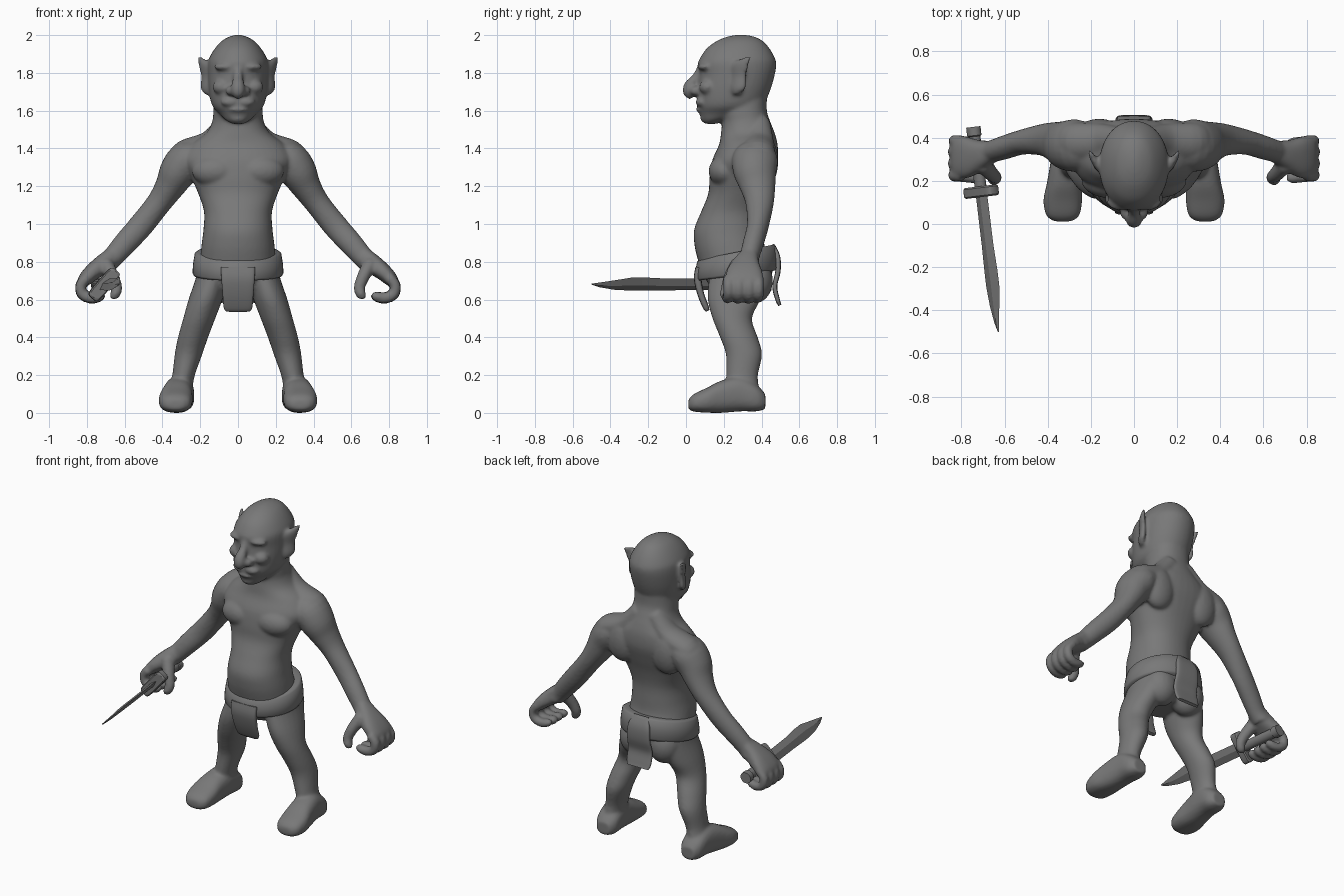
import bpy, bmesh, math
from mathutils import Vector, Matrix

grey = bpy.data.materials.new("plain grey")
grey.diffuse_color = (0.19, 0.19, 0.19, 1)


def spline(pts, steps):
    """Catmull-Rom interpolation of rows of numbers."""
    if steps == 1:
        return pts
    out = []
    for i in range(len(pts) - 1):
        p0, p1, p2 = pts[max(i - 1, 0)], pts[i], pts[i + 1]
        p3 = pts[min(i + 2, len(pts) - 1)]
        for s in range(steps):
            t = s / steps
            out.append([0.5 * (2 * b + (c - a) * t + (2 * a - 5 * b + 4 * c - d) * t * t
                               + (3 * b - a - 3 * c + d) * t ** 3)
                        for a, b, c, d in zip(p0, p1, p2, p3)])
    return out + [pts[-1]]


def loft(bm, pts, ref=(0, 1, 0), axis=None, n=24, power=2.0, steps=4, mirror=(1,)):
    """Skin rings (x, y, z, a, b); b runs along ref, a across it."""
    rows = spline(pts, steps)
    ctr = [Vector(r[:3]) for r in rows]
    for m in mirror:
        rings = []
        for i, r in enumerate(rows):
            t = Vector(axis) if axis else ctr[min(i + 1, len(ctr) - 1)] - ctr[max(i - 1, 0)]
            t.normalize()
            v = Vector(ref)
            v = (v - t * v.dot(t)).normalized()
            u = v.cross(t)
            ring = []
            for k in range(n):
                c, s = math.cos(math.tau * k / n), math.sin(math.tau * k / n)
                c = math.copysign(abs(c) ** (2 / power), c)
                s = math.copysign(abs(s) ** (2 / power), s)
                p = ctr[i] + u * c * max(r[3], .003) + v * s * max(r[4], .003)
                ring.append(bm.verts.new((p.x * m, p.y, p.z)))
            rings.append(ring)
        for q, w in zip(rings, rings[1:]):
            for k in range(n):
                bm.faces.new((q[k], q[(k + 1) % n], w[(k + 1) % n], w[k]))
        bm.faces.new(rings[0])
        bm.faces.new(rings[-1][::-1])


def blob(bm, centre, radii, mirror=(1, -1)):
    for m in mirror:
        mat = Matrix.Translation((centre[0] * m, centre[1], centre[2])) @ Matrix.Diagonal((*radii, 1))
        bmesh.ops.create_uvsphere(bm, u_segments=24, v_segments=14, radius=1, matrix=mat)


def finish(bm, name, angle=40):
    bmesh.ops.recalc_face_normals(bm, faces=bm.faces[:])
    me = bpy.data.meshes.new(name)
    bm.to_mesh(me)
    bm.free()
    ob = bpy.data.objects.new(name, me)
    bpy.context.collection.objects.link(ob)
    me.materials.append(grey)
    bpy.ops.object.select_all(action='DESELECT')
    ob.select_set(True)
    bpy.context.view_layer.objects.active = ob
    bpy.ops.object.shade_smooth_by_angle(angle=math.radians(angle))
    return ob


def fb(z, front, back, rx):
    """Horizontal ring from its front and back limits."""
    return (0, (front + back) / 2, z, rx, (back - front) / 2)


BOTH = (1, -1)
Z = (0, 0, 1)
body = bmesh.new()

# torso and neck
loft(body, [fb(.63, .16, .38, .10), fb(.68, .12, .43, .17), fb(.76, .08, .46, .205),
            fb(.82, .06, .44, .20), fb(.89, .045, .415, .193), fb(.97, .043, .41, .183),
            fb(1.065, .08, .41, .18), fb(1.16, .118, .43, .21), fb(1.25, .125, .46, .25),
            fb(1.34, .14, .485, .29), fb(1.42, .175, .485, .25), fb(1.48, .185, .47, .17),
            fb(1.54, .19, .447, .137), fb(1.60, .18, .428, .13), fb(1.70, .2, .43, .12)],
     axis=Z, n=40, power=2.2)
# chest, shoulder blades, trapezius, buttocks
blob(body, (.115, .205, 1.28), (.13, .085, .085))
blob(body, (.16, .415, 1.33), (.11, .073, .14))
blob(body, (.10, .365, .70), (.105, .095, .12))
loft(body, [(.05, .385, 1.54, .06, .06), (.15, .385, 1.435, .06, .08),
            (.28, .38, 1.375, .07, .09), (.33, .38, 1.33, .05, .07)], mirror=BOTH)

# head
loft(body, [fb(1.53, .10, .16, .03), fb(1.55, .085, .22, .065), fb(1.585, .07, .36, .10),
            fb(1.63, .06, .41, .138), fb(1.71, .06, .447, .155), fb(1.79, .068, .47, .16),
            fb(1.845, .062, .478, .16), fb(1.88, .075, .47, .152), fb(1.93, .11, .442, .122),
            fb(1.97, .165, .405, .085), fb(1.992, .22, .36, .045), fb(2.002, .27, .31, .01)],
     axis=Z, n=40, power=2.1)
# nose, nostrils, brow, cheeks, lips
loft(body, [(0, .085, 1.84, .02, .02), (0, .055, 1.78, .022, .025), (0, .025, 1.735, .034, .034),
            (0, .02, 1.70, .037, .037), (0, .035, 1.67, .02, .02)], ref=(1, 0, 0))
blob(body, (.036, .052, 1.705), (.03, .032, .026))
blob(body, (.065, .103, 1.832), (.062, .04, .022))
blob(body, (.085, .115, 1.725), (.05, .045, .04))
blob(body, (.04, .085, 1.645), (.05, .035, .026))
blob(body, (0, .085, 1.605), (.055, .035, .012), (1,))
blob(body, (0, .105, 1.56), (.045, .03, .024), (1,))
# ears
loft(body, [(.16, .265, 1.685, .014, .02), (.17, .275, 1.72, .02, .045), (.168, .28, 1.78, .018, .043),
            (.178, .285, 1.84, .017, .053), (.193, .312, 1.872, .012, .032),
            (.207, .338, 1.886, .008, .01)], ref=(.5, .87, 0), axis=Z, mirror=BOTH)

# arms
loft(body, [(.17, .37, 1.36, .07, .09), (.26, .365, 1.345, .10, .12), (.315, .365, 1.28, .10, .115),
            (.36, .38, 1.20, .08, .095), (.42, .39, 1.11, .066, .075), (.515, .38, .99, .066, .058),
            (.60, .355, .895, .062, .055), (.665, .335, .82, .055, .052), (.70, .33, .78, .05, .06)],
     mirror=BOTH)
# palms, thumbs and fingers
loft(body, [(.66, .335, .83, .05, .05), (.71, .32, .79, .052, .07), (.77, .31, .745, .045, .095),
            (.815, .31, .70, .036, .10), (.825, .31, .68, .02, .09)], power=2.5, mirror=BOTH)
loft(body, [(.70, .28, .79, .04, .045), (.663, .235, .72, .034, .036), (.642, .215, .66, .03, .03),
            (.655, .205, .625, .027, .027), (.675, .20, .615, .015, .015)], n=14, mirror=BOTH)
for y, r in ((.225, .029), (.28, .031), (.335, .031), (.385, .027)):
    loft(body, [(.80, y, .715, r, r), (.832, y, .675, r, r), (.823, y, .628, r, r),
                (.775, y - .005, .608, r, r), (.73, y - .01, .618, r * .9, r * .9),
                (.712, y - .01, .632, r * .5, r * .5)], n=14, mirror=BOTH)

# legs
loft(body, [(.125, .28, .76, .09, .15), (.14, .275, .70, .088, .155), (.172, .255, .60, .09, .14),
            (.205, .245, .50, .085, .105), (.238, .28, .40, .08, .10), (.262, .307, .31, .073, .096),
            (.288, .297, .20, .06, .084), (.302, .30, .13, .062, .085), (.305, .30, .07, .06, .08)],
     axis=Z, mirror=BOTH)
# feet
loft(body, [(.33, .012, .045, .04, .025), (.33, .04, .053, .077, .046), (.33, .11, .067, .09, .066),
            (.322, .19, .086, .082, .086), (.31, .29, .10, .077, .092), (.305, .375, .078, .072, .07),
            (.305, .42, .06, .045, .04)], ref=Z, axis=(0, 1, 0), power=2.5, mirror=BOTH)

# merge the body parts into one smooth skin
ob = finish(body, "body", 180)
rem = ob.modifiers.new("merge", 'REMESH')
rem.mode = 'VOXEL'
rem.voxel_size = .0095
rem.use_smooth_shade = True
smo = ob.modifiers.new("soften", 'SMOOTH')
smo.factor = .5
smo.iterations = 6

# waistband rising toward the back
bm = bmesh.new()
N = 48
section = [(-.03, 1), (.012, 1.0), (.024, .93), (.033, .5), (.036, .1), (.028, 0), (-.03, 0)]
rings = []
for k in range(N):
    a = math.tau * k / N
    ring = []
    for o, h in section:
        y = .268 + (.185 + o) * math.sin(a)
        top, low = .81 + .2 * (y - .06), .70 + .13 * (y - .06)
        ring.append(bm.verts.new(((.205 + o) * math.cos(a), y, low + (top - low) * h)))
    rings.append(ring)
for i in range(N):
    q, w = rings[i], rings[(i + 1) % N]
    for j in range(len(section)):
        j2 = (j + 1) % len(section)
        bm.faces.new((q[j], w[j], w[j2], q[j2]))
finish(bm, "waistband", 60)

# hanging cloth
bm = bmesh.new()
loft(bm, [(0, .068, .77, .018, .09), (0, .062, .71, .02, .088), (0, .078, .63, .018, .082),
          (0, .105, .56, .016, .076), (0, .115, .54, .01, .065)], ref=(1, 0, 0), power=4, n=32)
finish(bm, "front_flap", 60)
bm = bmesh.new()
loft(bm, [(0, .455, .89, .012, .05), (0, .483, .83, .015, .075), (0, .487, .75, .014, .08),
          (0, .47, .67, .013, .085), (0, .485, .60, .012, .085), (0, .497, .57, .009, .075)],
     ref=(1, 0, 0), power=4, n=32)
finish(bm, "back_flap", 60)


# short sword in the right hand
def along(y, a, b, dz=0):
    return (-.63 - .121 * (y + .5) + dz * .5, y, .68 + dz, a, b)


SWORD, WIDE = (.12, -.993, 0), (.66, 0, .75)
bm = bmesh.new()
loft(bm, [along(.15, .012, .04), along(-.1, .012, .041), along(-.22, .012, .046, .002),
          along(-.29, .011, .046, .002), along(-.38, .008, .033, -.003),
          along(-.46, .005, .016, -.002), along(-.5, .003, .003, .002)],
     ref=WIDE, axis=SWORD, n=4, steps=1)
finish(bm, "sword_blade", 20)
bm = bmesh.new()
loft(bm, [along(.175, .03, .09), along(.168, .036, .098), along(.132, .036, .098),
          along(.125, .03, .09)], ref=WIDE, axis=SWORD, n=24, power=5, steps=1)
finish(bm, "sword_guard")
bm = bmesh.new()
loft(bm, [along(.45, .033, .036), along(.41, .033, .036), along(.405, .027, .03),
          along(.15, .027, .03)], ref=WIDE, axis=SWORD, n=12, steps=1)
finish(bm, "sword_handle")
